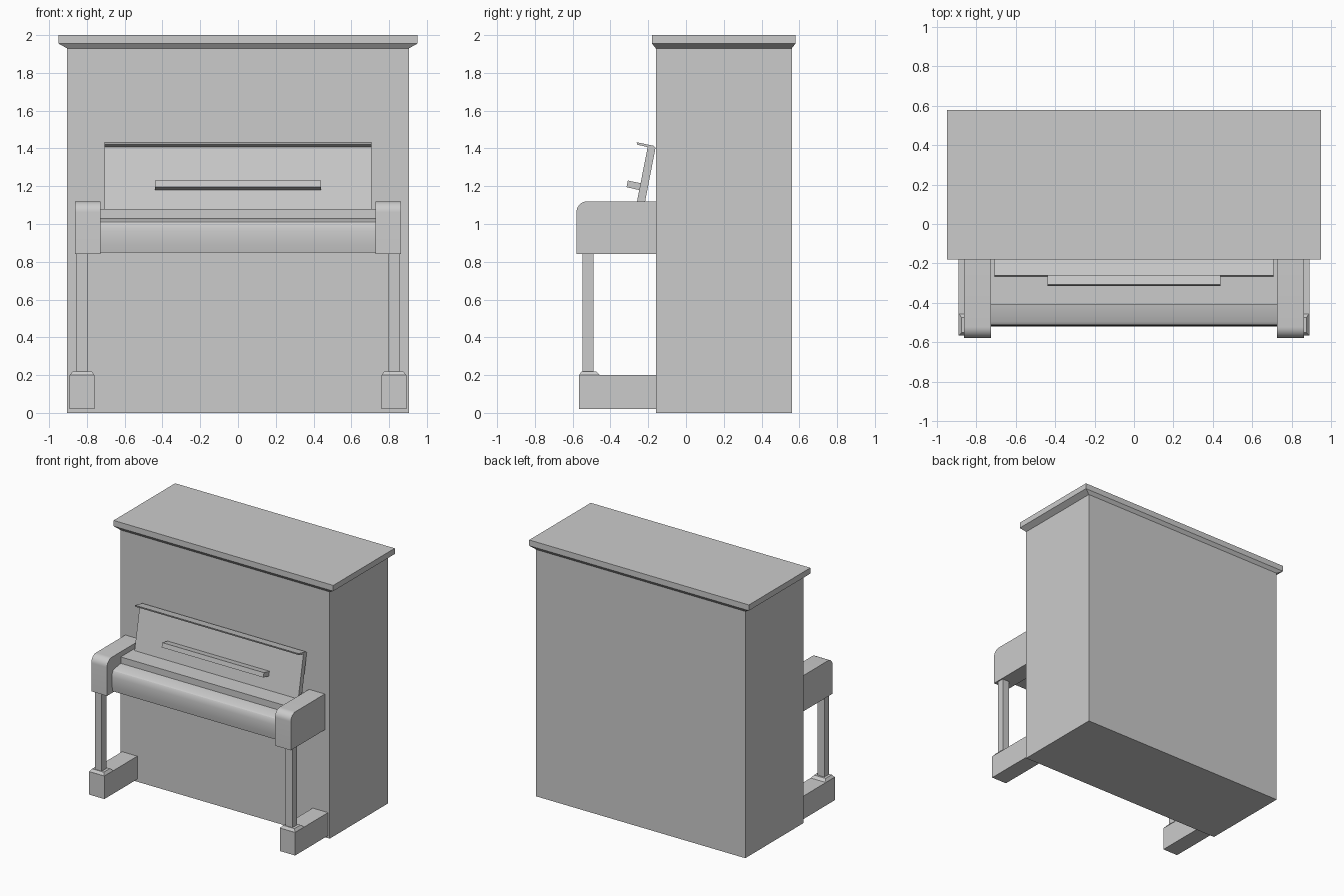
import bpy, bmesh
from math import sin, cos, pi

if "Cube" in bpy.data.objects:
    bpy.data.objects.remove(bpy.data.objects["Cube"])


def finish(name, bm, smooth=False):
    bmesh.ops.recalc_face_normals(bm, faces=bm.faces)
    me = bpy.data.meshes.new(name)
    bm.to_mesh(me)
    bm.free()
    ob = bpy.data.objects.new(name, me)
    bpy.context.collection.objects.link(ob)
    if smooth:
        bpy.ops.object.select_all(action='DESELECT')
        ob.select_set(True)
        bpy.context.view_layer.objects.active = ob
        bpy.ops.object.shade_smooth_by_angle()
    return ob


def loft(name, rings, smooth=False):
    """Closed solid through rings of equal point count."""
    bm = bmesh.new()
    rs = [[bm.verts.new(p) for p in r] for r in rings]
    for a, b in zip(rs, rs[1:]):
        for i in range(len(a)):
            j = (i + 1) % len(a)
            bm.faces.new((a[i], a[j], b[j], b[i]))
    bm.faces.new(rs[0][::-1])
    bm.faces.new(rs[-1])
    return finish(name, bm, smooth)


def rect(x0, x1, y0, y1, z):
    return [(x0, y0, z), (x1, y0, z), (x1, y1, z), (x0, y1, z)]


def box(name, x0, x1, y0, y1, z0, z1):
    return loft(name, [rect(x0, x1, y0, y1, z0), rect(x0, x1, y0, y1, z1)])


def extrude_x(name, yz, x0, x1, smooth=False):
    return loft(name, [[(x, y, z) for y, z in yz] for x in (x0, x1)], smooth)


def arc(cy, cz, r, a0, a1, n):
    return [(cy + r * cos(a0 + (a1 - a0) * i / n),
             cz + r * sin(a0 + (a1 - a0) * i / n)) for i in range(n + 1)]


# cabinet and overhanging lid with a bevelled underside
box("cabinet", -0.905, 0.905, -0.16, 0.56, 0, 1.935)
loft("top_lid", [rect(-0.905, 0.905, -0.16, 0.56, 1.93),
                 rect(-0.95, 0.95, -0.18, 0.58, 1.955),
                 rect(-0.95, 0.95, -0.18, 0.58, 2.0)])

# closed key cover: flat shelf, small step, rounded front
cover = [(-0.16, 0.85), (-0.16, 1.08), (-0.41, 1.08), (-0.41, 1.03), (-0.495, 1.017),
         (-0.507, 1.01), (-0.515, 0.995), (-0.519, 0.965), (-0.52, 0.93),
         (-0.517, 0.89), (-0.51, 0.85)]
extrude_x("key_cover", cover, -0.73, 0.73, True)

# leaning music desk with top lip and ledge
extrude_x("music_desk", [(-0.268, 1.075), (-0.225, 1.075), (-0.162, 1.40),
                         (-0.17, 1.412), (-0.202, 1.412)], -0.708, 0.708)
extrude_x("desk_lip", [(-0.262, 1.433), (-0.258, 1.42), (-0.165, 1.398),
                       (-0.16, 1.402), (-0.172, 1.414)], -0.708, 0.708)
extrude_x("sheet_ledge", [(-0.308, 1.23), (-0.315, 1.195), (-0.24, 1.178),
                          (-0.235, 1.215)], -0.44, 0.44)

# arms, legs and feet on both sides
arm = [(-0.16, 0.84), (-0.16, 1.12)] + arc(-0.522, 1.062, 0.058, pi / 2, pi, 8) + [(-0.58, 0.84)]
for s, side in ((-1, "left"), (1, "right")):
    extrude_x(side + "_arm", arm, s * 0.727, s * 0.863, True)
    c = s * 0.825
    box(side + "_leg", c - 0.029, c + 0.029, -0.547, -0.49, 0.21, 0.85)
    box(side + "_foot", c - 0.066, c + 0.066, -0.567, -0.16, 0.02, 0.20)
    loft(side + "_foot_cap", [rect(c - 0.066, c + 0.066, -0.567, -0.455, 0.199),
                              rect(c - 0.05, c + 0.05, -0.552, -0.475, 0.22)])
